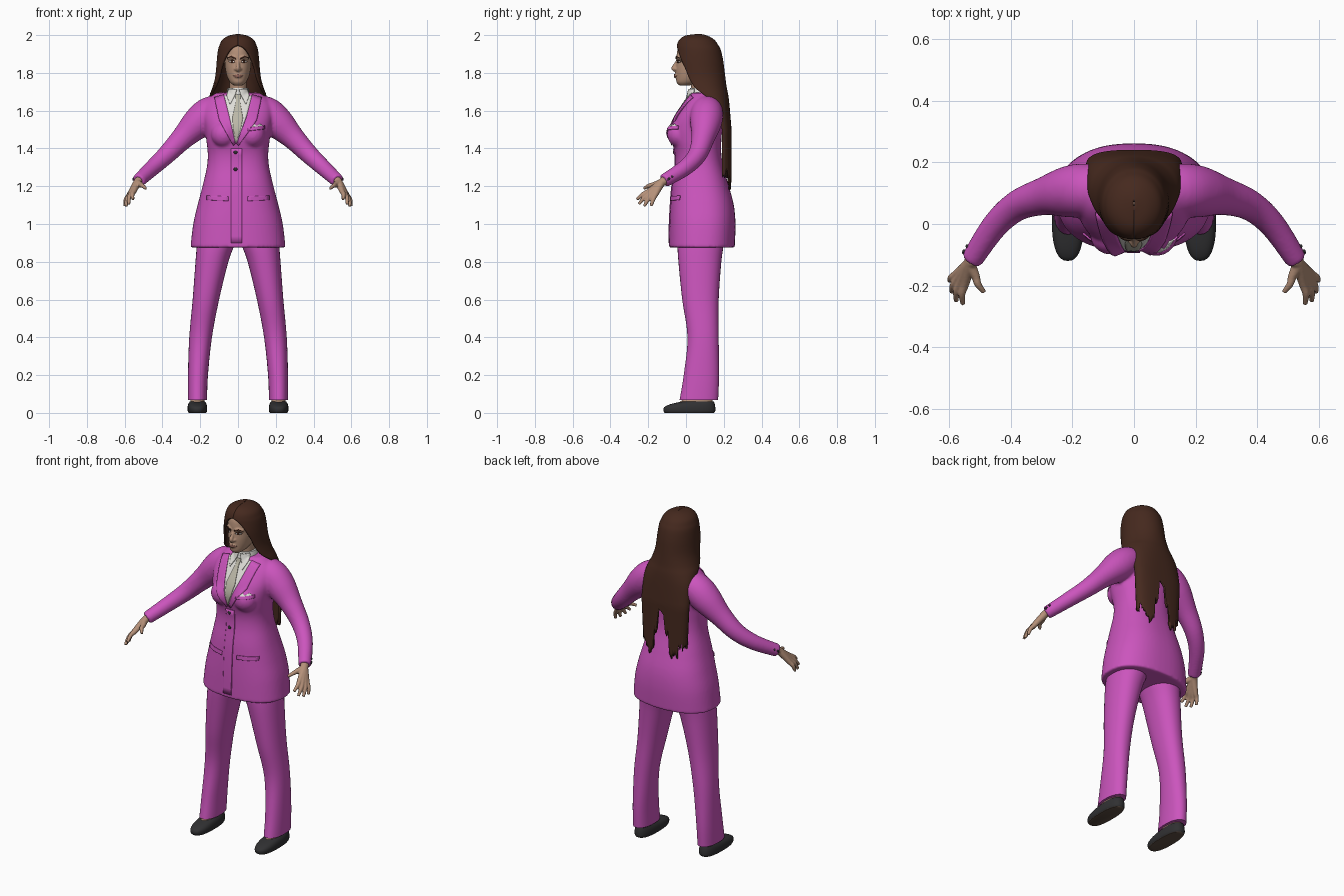
import bpy, bmesh, math, random
from mathutils import Vector
from mathutils.bvhtree import BVHTree

random.seed(4)
if "Cube" in bpy.data.objects:
    bpy.data.objects.remove(bpy.data.objects["Cube"])


def material(name, *rgb):
    m = bpy.data.materials.new(name)
    m.use_nodes = True
    m.diffuse_color = (*rgb, 1)
    m.node_tree.nodes["Principled BSDF"].inputs["Base Color"].default_value = (*rgb, 1)
    return m


SUIT = material("magenta cloth", .6, .09, .51)
HAIR = material("dark brown hair", .06, .022, .013)
SKIN = material("tan skin", .46, .28, .19)
SHIRT = material("white shirt", .74, .73, .69)
TIE = material("grey tie", .5, .48, .39)
SHOE = material("black leather", .03, .03, .032)
SOLE = material("brown sole", .11, .075, .055)
LIPS = material("rose lips", .29, .13, .1)


def spline(rows, k=5):
    """Catmull-Rom interpolation of rows of numbers."""
    out = []
    for i in range(len(rows) - 1):
        a, b, c, d = rows[max(i - 1, 0)], rows[i], rows[i + 1], rows[min(i + 2, len(rows) - 1)]
        for j in range(k):
            t = j / k
            out.append([q + .5 * t * (r - p + t * (2 * p - 5 * q + 4 * r - s + t * (3 * (q - r) + s - p)))
                        for p, q, r, s in zip(a, b, c, d)])
    return out + [list(rows[-1])]


def power(v, n):
    return math.copysign(abs(v) ** n, v)


def skin_rings(bm, rings):
    vs = [[bm.verts.new(p) for p in r] for r in rings]
    n = len(vs[0])
    for a, b in zip(vs, vs[1:]):
        for i in range(n):
            bm.faces.new((a[i], a[(i + 1) % n], b[(i + 1) % n], b[i]))
    bm.faces.new(vs[0][::-1])
    bm.faces.new(vs[-1])


def loft(bm, rows, n=2.2, seg=40, side=1, k=5):
    """Rows of height, centre x, half width, front y, back y."""
    rings = []
    for z, cx, hw, yf, yb in spline(rows, k):
        angles = [2 * math.pi * i / seg for i in range(seg)]
        rings.append([(side * (cx + hw * power(math.cos(a), 2 / n)),
                       (yf + yb) / 2 + (yb - yf) / 2 * power(math.sin(a), 2 / n), z) for a in angles])
    skin_rings(bm, rings)


def tube(bm, rows, side=1, seg=20):
    """Rows of x, y, z, radius."""
    rows = spline(rows)
    pts = [Vector((side * r[0], r[1], r[2])) for r in rows]
    rings = []
    for i, p in enumerate(pts):
        d = (pts[min(i + 1, len(pts) - 1)] - pts[max(i - 1, 0)]).normalized()
        u = d.cross(Vector((0, 1, .3))).normalized()
        v = d.cross(u)
        rings.append([p + rows[i][3] * (u * math.cos(a) + v * math.sin(a))
                      for a in (2 * math.pi * j / seg for j in range(seg))])
    skin_rings(bm, rings)


def ball(bm, p, size):
    vs = bmesh.ops.create_uvsphere(bm, u_segments=20, v_segments=12, radius=1)["verts"]
    for v in vs:
        v.co = Vector(p) + Vector([a * b for a, b in zip(v.co, size)])


def finish(name, bm, mat, voxel=0, thick=0, smooth=4):
    bmesh.ops.recalc_face_normals(bm, faces=bm.faces)
    me = bpy.data.meshes.new(name)
    bm.to_mesh(me)
    bm.free()
    me.materials.append(mat)
    for p in me.polygons:
        p.use_smooth = True
    me.set_sharp_from_angle(angle=math.radians(50))
    ob = bpy.data.objects.new(name, me)
    bpy.context.collection.objects.link(ob)
    if voxel:
        m = ob.modifiers.new("blend", 'REMESH')
        m.mode, m.voxel_size, m.use_smooth_shade = 'VOXEL', voxel, True
        m = ob.modifiers.new("soften", 'SMOOTH')
        m.factor, m.iterations = .5, smooth
    if thick:
        m = ob.modifiers.new("thickness", 'SOLIDIFY')
        m.thickness, m.offset = thick, 0
    return ob


def surface(ob):
    bpy.context.view_layer.update()
    return BVHTree.FromObject(ob, bpy.context.evaluated_depsgraph_get())


def patch(name, mat, targets, left, right, off=.004, k=6):
    """Thin plate between two front edges, laid onto the target surfaces."""
    bm = bmesh.new()
    grid, last = [], 0
    for i in range((len(left) - 1) * k + 1):
        s = min(i // k, len(left) - 2)
        a = Vector(left[s]).lerp(Vector(left[s + 1]), i / k - s)
        b = Vector(right[s]).lerp(Vector(right[s + 1]), i / k - s)
        row = []
        for j in range(k + 1):
            x, z = a.lerp(b, j / k)
            hits = [t.ray_cast(Vector((x, -1, z)), Vector((0, 1, 0)))[0] for t in targets]
            last = min([h.y for h in hits if h], default=last)
            row.append(bm.verts.new((x, last - off, z)))
        grid.append(row)
    for a, b in zip(grid, grid[1:]):
        for j in range(k):
            bm.faces.new((a[j], a[j + 1], b[j + 1], b[j]))
    return finish(name, bm, mat, thick=.005)


def flip(pts):
    return [(-x, z) for x, z in pts]


# Jacket with sleeves, blended into one skin
bm = bmesh.new()
loft(bm, [(.875, 0, .252, -.09, .258), (1, 0, .237, -.087, .262), (1.1, 0, .214, -.082, .253),
          (1.2, 0, .188, -.074, .227), (1.3, 0, .165, -.058, .198), (1.37, 0, .16, -.058, .187),
          (1.44, 0, .167, -.075, .187), (1.5, 0, .175, -.08, .192), (1.56, 0, .185, -.06, .198),
          (1.62, 0, .185, -.022, .197), (1.66, 0, .16, .005, .185), (1.695, 0, .115, .03, .17)], 2.4, 56)
for s in (1, -1):
    ball(bm, (s * .075, -.035, 1.475), (.068, .065, .07))
    tube(bm, [(.06, .11, 1.61, .07), (.145, .11, 1.59, .086), (.212, .105, 1.535, .084),
              (.293, .09, 1.455, .062), (.378, .06, 1.367, .05), (.452, -.005, 1.298, .043),
              (.528, -.117, 1.228, .036)], s, 28)
jacket = finish("jacket", bm, SUIT, .008, smooth=6)
cloth = surface(jacket)

# Shirt collar, neck and head
bm = bmesh.new()
loft(bm, [(1.63, 0, .075, .0, .16), (1.68, 0, .065, .012, .15), (1.72, 0, .056, .022, .145)])
collar = finish("shirt_collar", bm, SHIRT)
bm = bmesh.new()
loft(bm, [(1.66, 0, .05, .03, .135), (1.72, 0, .045, .028, .13), (1.8, 0, .045, .02, .13)])
finish("neck", bm, SKIN)
bm = bmesh.new()
loft(bm, [(1.733, 0, .022, -.035, .02), (1.75, 0, .042, -.05, .07), (1.78, 0, .058, -.053, .12),
          (1.82, 0, .067, -.054, .15), (1.86, 0, .071, -.05, .16), (1.9, 0, .073, -.049, .16),
          (1.94, 0, .066, -.038, .15), (1.975, 0, .04, 0, .11)], 2.1)
tube(bm, [(0, -.042, 1.872, .007), (0, -.056, 1.845, .009), (0, -.066, 1.824, .012), (0, -.05, 1.81, .01)])
ball(bm, (0, -.05, 1.785), (.022, .012, .014))
for s in (1, -1):
    ball(bm, (s * .012, -.053, 1.82), (.009, .01, .008))
    tube(bm, [(.008, -.046, 1.877, .007), (.03, -.043, 1.884, .008), (.055, -.022, 1.875, .008)], s)
head = finish("head", bm, SKIN, .0045, smooth=3)
face = [surface(head)]

# Face details
patch("lips", LIPS, face, [(-.025, 1.785), (0, 1.794), (.025, 1.785)],
      [(-.025, 1.784), (0, 1.773), (.025, 1.784)], .001)
for s, side in ((1, "left"), (-1, "right")):
    def mir(pts):
        return pts if s > 0 else flip(pts)
    patch(side + "_eyebrow", HAIR, face, mir([(.011, 1.879), (.035, 1.89), (.056, 1.879)]),
          mir([(.011, 1.872), (.035, 1.883), (.056, 1.877)]), .001)
    patch(side + "_lashes", HAIR, face, mir([(.015, 1.862), (.03, 1.872), (.048, 1.863)]),
          mir([(.015, 1.856), (.03, 1.852), (.048, 1.858)]), .0)
    patch(side + "_eye", SHIRT, face, mir([(.017, 1.86), (.03, 1.867), (.046, 1.861)]),
          mir([(.017, 1.858), (.03, 1.854), (.046, 1.859)]), .001)
    patch(side + "_iris", HAIR, face, mir([(.026, 1.867), (.036, 1.867)]),
          mir([(.026, 1.855), (.036, 1.855)]), .002)

# Hair: an open-fronted shell that falls into jagged tips down the back
rows = spline([(2, .002, .06, .075, .06), (1.992, .045, .0, .11, .0), (1.972, .078, -.03, .145, -.03),
               (1.945, .092, -.043, .165, -.043), (1.92, .1, -.047, .178, -.037),
               (1.87, .106, -.053, .19, -.022), (1.82, .11, -.05, .197, 0), (1.77, .116, -.04, .203, .02),
               (1.72, .13, -.02, .21, .05), (1.68, .144, .02, .218, .1), (1.62, .15, .09, .225, .165),
               (1.5, .15, .14, .235, .19)], 4)
cols = 56
sheet = []
for z, hw, yf, yb, edge in rows:
    n = 2 + max(0, 1.8 - z) * 2.5
    cy, ry = (yf + yb) / 2, (yb - yf) / 2
    t = max(-1, min(1, (edge - cy) / ry))
    a0 = math.asin(power(t, n / 2))
    ring = []
    for i in range(cols + 1):
        a = a0 + (math.pi - 2 * a0) * i / cols
        ring.append(Vector((hw * power(math.cos(a), 2 / n), cy + ry * power(math.sin(a), 2 / n), z)))
    sheet.append(ring)
base = sheet[-1]
ends = []
for p in base:
    x = abs(p.x)
    end = 1.46 if x < .025 else 1.34 if x < .055 else 1.2 if x < .115 else 1.27
    ends.append(end + random.uniform(-.03, .03))
for r in range(1, 11):
    sheet.append([Vector((p.x * (1 - .08 * r / 10), p.y, p.z + (e - p.z) * r / 10)) for p, e in zip(base, ends)])
bm = bmesh.new()
grid = [[bm.verts.new(p) for p in ring] for ring in sheet]
for a, b in zip(grid, grid[1:]):
    for i in range(cols):
        bm.faces.new((a[i], a[i + 1], b[i + 1], b[i]))
finish("long_hair", bm, HAIR, thick=.012)

# Shirt front, tie, lapels and jacket trim
chest = [cloth, surface(collar)]
patch("shirt_front", SHIRT, chest, [(-.078, 1.68), (-.05, 1.57), (-.014, 1.43)],
      [(.078, 1.68), (.045, 1.57), (-.008, 1.43)], .002, 10)
tie_left = [(-.015, 1.685), (-.01, 1.65), (-.03, 1.56), (-.024, 1.5), (-.013, 1.435)]
patch("tie", TIE, chest, tie_left, [(.015, 1.685), (.01, 1.65), (.026, 1.56), (.014, 1.5), (-.009, 1.435)], .006)
for s, side in ((1, "left"), (-1, "right")):
    inner, outer = [(.075, 1.685), (.046, 1.57), (-.008, 1.425)], [(.125, 1.67), (.1, 1.55), (.004, 1.415)]
    tip, root = [(.006, 1.712), (.012, 1.69), (.04, 1.635)], [(.05, 1.715), (.06, 1.68), (.043, 1.635)]
    flap = [(.05, 1.145), (.165, 1.15)], [(.05, 1.122), (.165, 1.127)]
    if s < 0:
        inner, outer, tip, root = map(flip, (inner, outer, tip, root))
        inner[-1], outer[-1] = (-.014, 1.425), (-.025, 1.415)
        flap = [flip(f) for f in flap]
    patch(side + "_lapel", SUIT, chest, inner, outer, .006)
    patch(side + "_collar_point", SHIRT, chest, tip, root, .007)
    patch(side + "_pocket_flap", SUIT, [cloth], *flap, .005)
patch("front_overlap", SUIT, [cloth], [(-.036, 1.4), (-.036, .9)], [(.02, 1.4), (.02, .9)], .002, 14)
patch("pocket_square", SHIRT, [cloth], [(.06, 1.512), (.08, 1.533), (.1, 1.518), (.115, 1.53), (.135, 1.515)],
      [(.06, 1.505), (.08, 1.505), (.1, 1.505), (.115, 1.507), (.135, 1.51)], .003)
patch("breast_pocket", SUIT, [cloth], [(.05, 1.51), (.142, 1.52)], [(.05, 1.492), (.142, 1.502)], .005)
bm = bmesh.new()
for z in (1.38, 1.29):
    hit = cloth.ray_cast(Vector((-.013, -1, z)), Vector((0, 1, 0)))[0]
    ball(bm, (hit.x, hit.y - .005, z), (.01, .005, .01))
for s in (1, -1):
    for y, z in ((-.085, 1.235), (-.068, 1.247), (-.05, 1.26)):
        ball(bm, cloth.find_nearest(Vector((s * .59, y, z)))[0], (.006, .006, .006))
finish("buttons", bm, SHOE)

# Hands, trousers and shoes
fingers = [((.55, -.195, 1.175), (.556, -.26, 1.13)), ((.563, -.19, 1.165), (.578, -.25, 1.105)),
           ((.572, -.178, 1.157), (.592, -.222, 1.094)), ((.575, -.162, 1.155), (.6, -.185, 1.095)),
           ((.515, -.17, 1.208), (.487, -.222, 1.188))]
for s, side in ((1, "left"), (-1, "right")):
    bm = bmesh.new()
    for knuckle, tip in fingers:
        k, t = Vector(knuckle), Vector(tip)
        mid = k.lerp(t, .5) + Vector((.006, 0, .005))
        tube(bm, [(.515, -.1, 1.24, .022), (.533, -.128, 1.22, .021), (*k, .0145), (*mid, .0115), (*t, .008)], s, 14)
    finish(side + "_hand", bm, SKIN, .004, smooth=2)

    bm = bmesh.new()
    loft(bm, [(.068, .215, .051, -.034, .17), (.2, .212, .053, -.012, .175), (.4, .198, .06, .008, .173),
              (.6, .17, .07, -.02, .173), (.8, .138, .087, -.04, .187), (.9, .116, .1, -.045, .2),
              (1, .1, .1, -.04, .2)], 2.2, 36, s)
    finish(side + "_trouser_leg", bm, SUIT)

    bm = bmesh.new()
    loft(bm, [(.02, .215, .035, -.05, .13), (.06, .215, .037, -.03, .14), (.1, .215, .035, .03, .14)], 2, 28, s)
    finish(side + "_foot", bm, SKIN)

    bm = bmesh.new()
    loft(bm, [(0, .215, .046, -.112, .148), (.01, .215, .051, -.119, .155), (.03, .215, .052, -.116, .155),
              (.047, .215, .048, -.08, .152), (.06, .215, .04, -.02, .148)], 2.5, 36, s, 3)
    shoe = finish(side + "_shoe", bm, SHOE)
    shoe.data.materials.append(SOLE)
    for p in shoe.data.polygons:
        p.material_index = int(p.center.z < .003)
